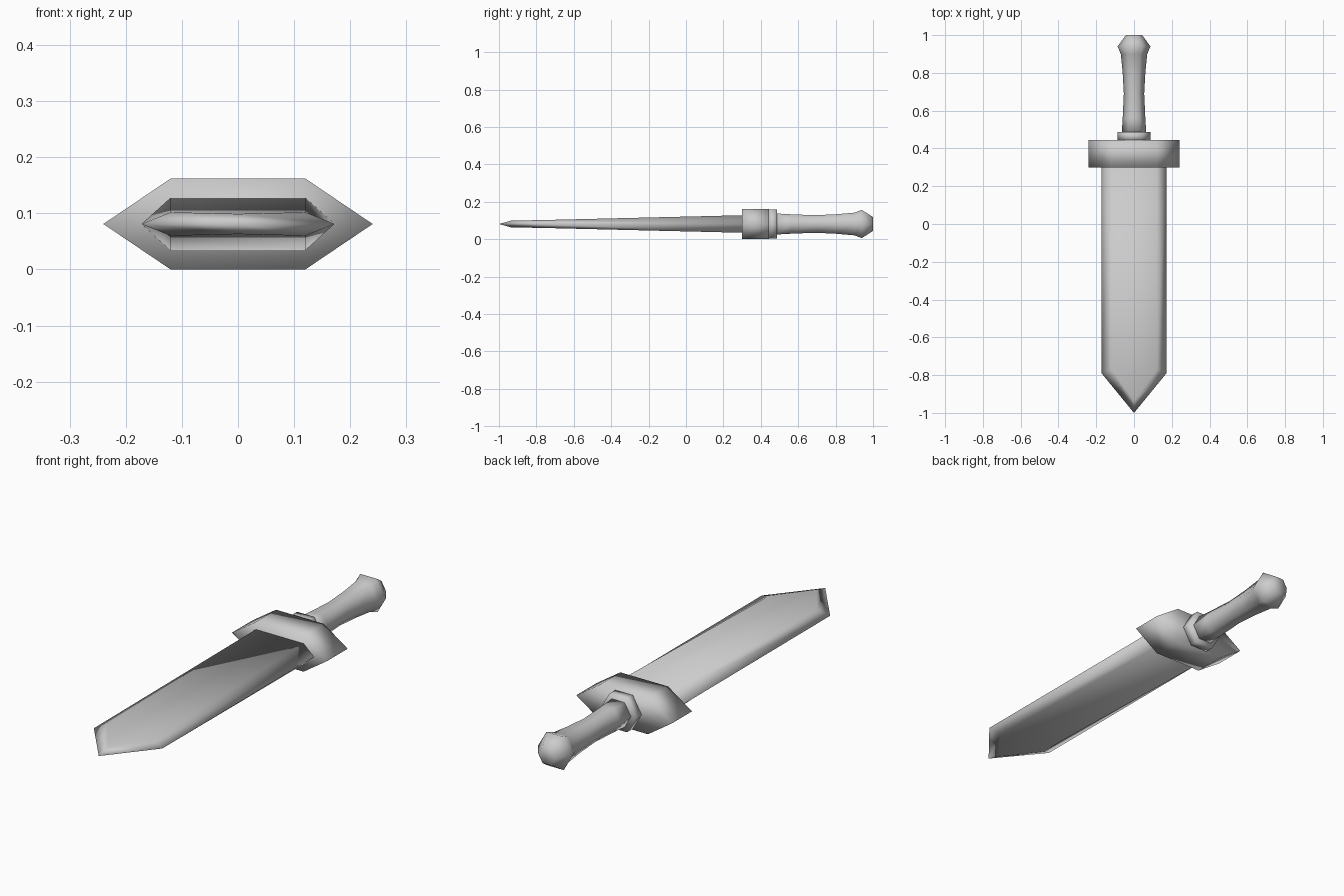
import bpy
import bmesh
from math import cos, sin, pi

cube = bpy.data.objects.get("Cube")
if cube:
    bpy.data.objects.remove(cube)

MID = 0.081  # height of the sword's centre line

steel = bpy.data.materials.new("grey_steel")
steel.use_nodes = True
grey = (0.6, 0.6, 0.6, 1)
steel.diffuse_color = grey
steel.node_tree.nodes["Principled BSDF"].inputs["Base Color"].default_value = grey


def loft(name, rings):
    """Skin a row of equal-sized closed rings and cap both ends."""
    bm = bmesh.new()
    loops = [[bm.verts.new((x, y, z + MID)) for x, y, z in ring] for ring in rings]
    count = len(loops[0])
    for a, b in zip(loops, loops[1:]):
        for i in range(count):
            j = (i + 1) % count
            bm.faces.new((a[i], a[j], b[j], b[i]))
    bm.faces.new(loops[0])
    bm.faces.new(loops[-1])
    bmesh.ops.remove_doubles(bm, verts=bm.verts, dist=0.0005)
    bmesh.ops.recalc_face_normals(bm, faces=bm.faces)
    mesh = bpy.data.meshes.new(name)
    bm.to_mesh(mesh)
    bm.free()
    mesh.materials.append(steel)
    mesh.shade_smooth()
    obj = bpy.data.objects.new(name, mesh)
    bpy.context.collection.objects.link(obj)
    return obj


def flat_hex(y, edge, flat, thick, flat_y=None):
    """Flattened hexagon with its points on the left and right."""
    fy = y if flat_y is None else flat_y
    return [(edge, y, 0), (flat, fy, thick), (-flat, fy, thick),
            (-edge, y, 0), (-flat, fy, -thick), (flat, fy, -thick)]


def round_hex(y, r):
    return [(r * cos(k * pi / 3), y, r * sin(k * pi / 3)) for k in range(6)]


# Blade: tapering body, then bevelled point
blade = loft("blade", [
    flat_hex(0.31, 0.172, 0.12, 0.047),
    flat_hex(-0.79, 0.172, 0.12, 0.021, -0.77),
    flat_hex(-1.0, 0, 0, 0.018, -0.935),
])

# Guard, collar and grip with pommel
loft("guard", [flat_hex(y, 0.24, 0.12, 0.081) for y in (0.30, 0.445)])
loft("collar", [round_hex(y, 0.088) for y in (0.44, 0.487)])
grip_profile = [(0.48, 0.065), (0.56, 0.06), (0.69, 0.054), (0.80, 0.06),
                (0.90, 0.07), (0.94, 0.087), (1.0, 0.043)]
loft("grip", [round_hex(y, r) for y, r in grip_profile])
